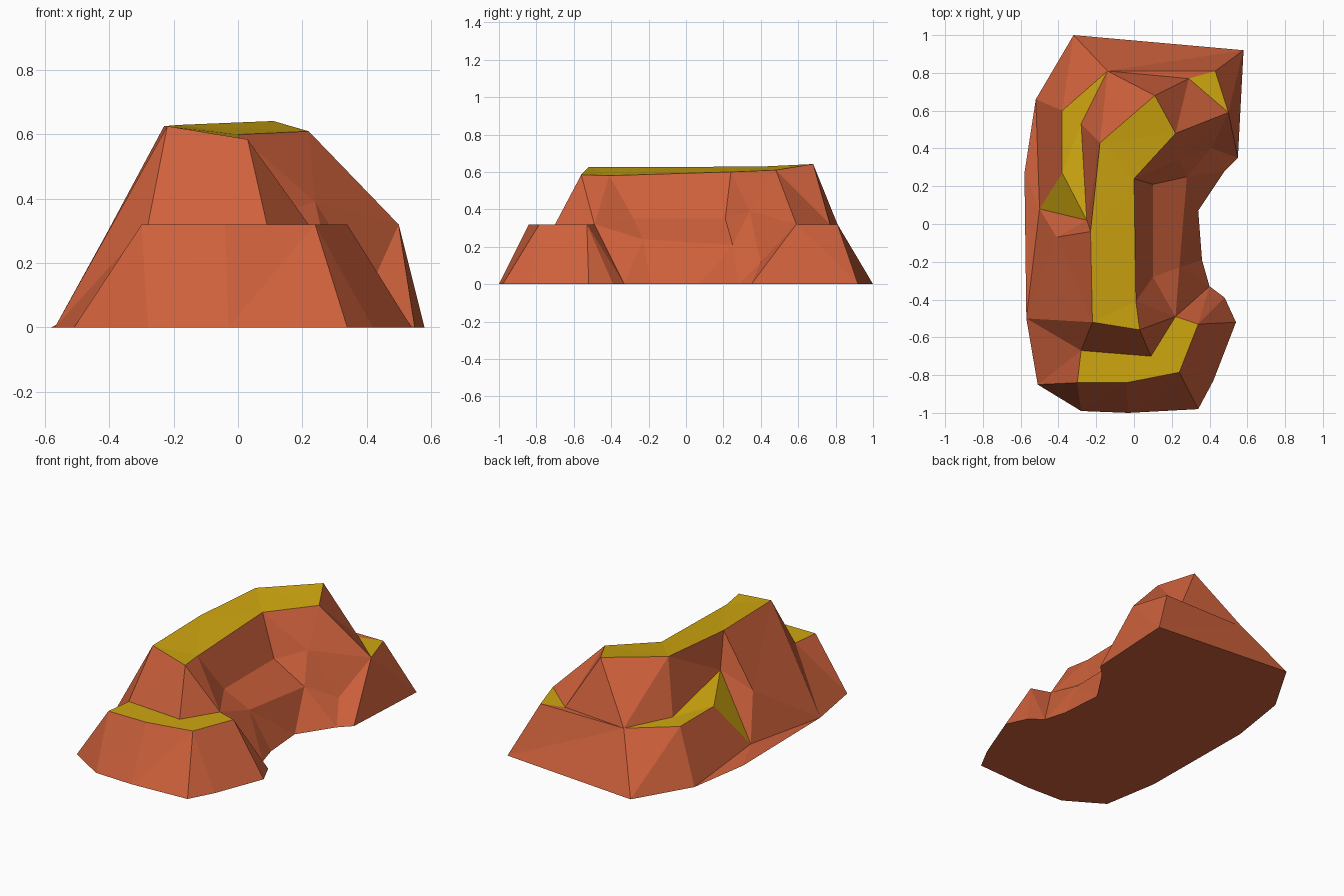
import bpy
import bmesh
from mathutils import Vector

if "Cube" in bpy.data.objects:
    bpy.data.objects.remove(bpy.data.objects["Cube"], do_unlink=True)


def make_material(name, rgb):
    mat = bpy.data.materials.new(name)
    mat.use_nodes = True
    color = (*rgb, 1)
    mat.diffuse_color = color
    mat.node_tree.nodes["Principled BSDF"].inputs["Base Color"].default_value = color
    return mat


rock = make_material("red rock", (.62, .12, .045))
sand = make_material("yellow ground", (.62, .38, .005))


def at_height(z, *points):
    return [Vector((x, y, z)) for x, y in points]


def loft(bm, lower, upper):
    """Stitch two counterclockwise chains with triangles, taking the shorter diagonal."""
    i = j = 0
    while i < len(lower) - 1 or j < len(upper) - 1:
        a, b = lower[i], upper[j]
        step_low = j == len(upper) - 1 or (
            i < len(lower) - 1
            and (lower[i + 1] - b).length <= (upper[j + 1] - a).length)
        if step_low:
            i += 1
            tri = (a, lower[i], b)
        else:
            j += 1
            tri = (a, upper[j], b)
        if (tri[1] - tri[0]).cross(tri[2] - tri[0]).length > 1e-7:
            bm.faces.new([bm.verts.new(p) for p in tri])


def build(name, material, *strips):
    bm = bmesh.new()
    for lower, upper in strips:
        loft(bm, lower, upper)
    bmesh.ops.remove_doubles(bm, verts=bm.verts, dist=.0001)
    mesh = bpy.data.meshes.new(name)
    bm.to_mesh(mesh)
    bm.free()
    mesh.materials.append(material)
    obj = bpy.data.objects.new(name, mesh)
    bpy.context.collection.objects.link(obj)
    return obj


# Ground outline, in runs: front, hollow on the east, spur and back, west
front_foot = at_height(0, (-.51, -.85), (-.28, -.99), (-.03, -1), (.34, -.98),
                       (.42, -.83), (.54, -.52), (.48, -.39), (.40, -.33))
hollow_foot = front_foot[-1:] + at_height(0, (.36, -.19), (.34, .07), (.48, .28))
back_foot = hollow_foot[-1:] + at_height(0, (.55, .35), (.58, .92), (-.32, 1))
west_foot = back_foot[-1:] + at_height(0, (-.52, .66), (-.58, .27), (-.57, -.5))

# Ledge corners
front_rim = at_height(.32, (-.28, -.67), (-.30, -.84), (-.04, -.84),
                      (.24, -.785), (.34, -.53), (.22, -.49))
front_inner = [front_rim[0], *at_height(.32, (.09, -.70)), front_rim[-1]]
spur_tip, spur_back, spur_inner, back_corner = at_height(
    .32, (.50, .59), (.43, .81), (.29, .77), (-.14, .81))
west_rim = [back_corner, *at_height(.315, (-.38, .60), (-.38, .27))]
west_nook = Vector((-.28, .53, .32))

# Notch at the south end of the west ledge
ramp_low = Vector((-.50, .08, .04))
ramp_high = Vector((-.25, .02, .41))
notch = Vector((-.41, -.07, .29))

# Hollow on the east side
shelf_south, shelf_north = Vector((.24, -.23, .24)), Vector((.28, .25, .21))
spur_crease = Vector((.41, .40, .12))
shelf = [front_rim[-1], shelf_south, shelf_north, spur_crease, spur_tip]
hollow_line = [front_rim[-1], Vector((.10, -.28, .35)), Vector((.10, .21, .35)),
               Vector((.24, .34, .39)), spur_tip]

# Plateau edges, both running south to north
top_east = [Vector((.03, -.56, .585)), Vector((.01, -.41, .58)),
            Vector((.0, .24, .60)), Vector((.22, .48, .61))]
top_west = [Vector((-.22, -.52, .626)), Vector((-.23, -.04, .626)),
            Vector((-.18, .43, .63)), Vector((.11, .68, .642))]

build("lower_slopes", rock,
      (front_foot, front_rim),
      (hollow_foot, shelf[:-1]),
      (back_foot, [spur_crease, spur_tip, spur_back, back_corner]),
      (west_foot[:2], west_rim + [ramp_low]),
      (west_foot[1:], [ramp_low]))

build("upper_cliffs", rock,
      (front_inner, [top_west[0], top_east[0]]),
      (shelf, hollow_line),
      (hollow_line, top_east),
      ([spur_back, back_corner], [spur_inner]),
      ([spur_tip, spur_inner, back_corner, west_nook, ramp_high],
       [top_east[-1], *reversed(top_west[1:])]))

build("west_cliff", rock,
      ([ramp_low, west_foot[-1], front_foot[0]],
       [notch, top_west[0], front_rim[0]]),
      ([ramp_low, notch], [ramp_high]),
      ([ramp_high, notch, top_west[0]], [top_west[1]]))

# Flat ground on top of the rock
build("plateau", sand, (top_east, top_west))
build("front_ledge", sand, (front_rim, front_inner))
build("spur_ledge", sand, ([spur_tip, spur_back], [spur_inner]))
build("west_ledge", sand,
      (west_rim + [ramp_low], [back_corner, west_nook, ramp_high]))

# Closed flat underside
outline = front_foot + hollow_foot[1:] + back_foot[1:] + west_foot[1:]
under = bpy.data.meshes.new("underside")
under.from_pydata(outline[::-1], [], [list(range(len(outline)))])
under.materials.append(rock)
bpy.context.collection.objects.link(bpy.data.objects.new("underside", under))
